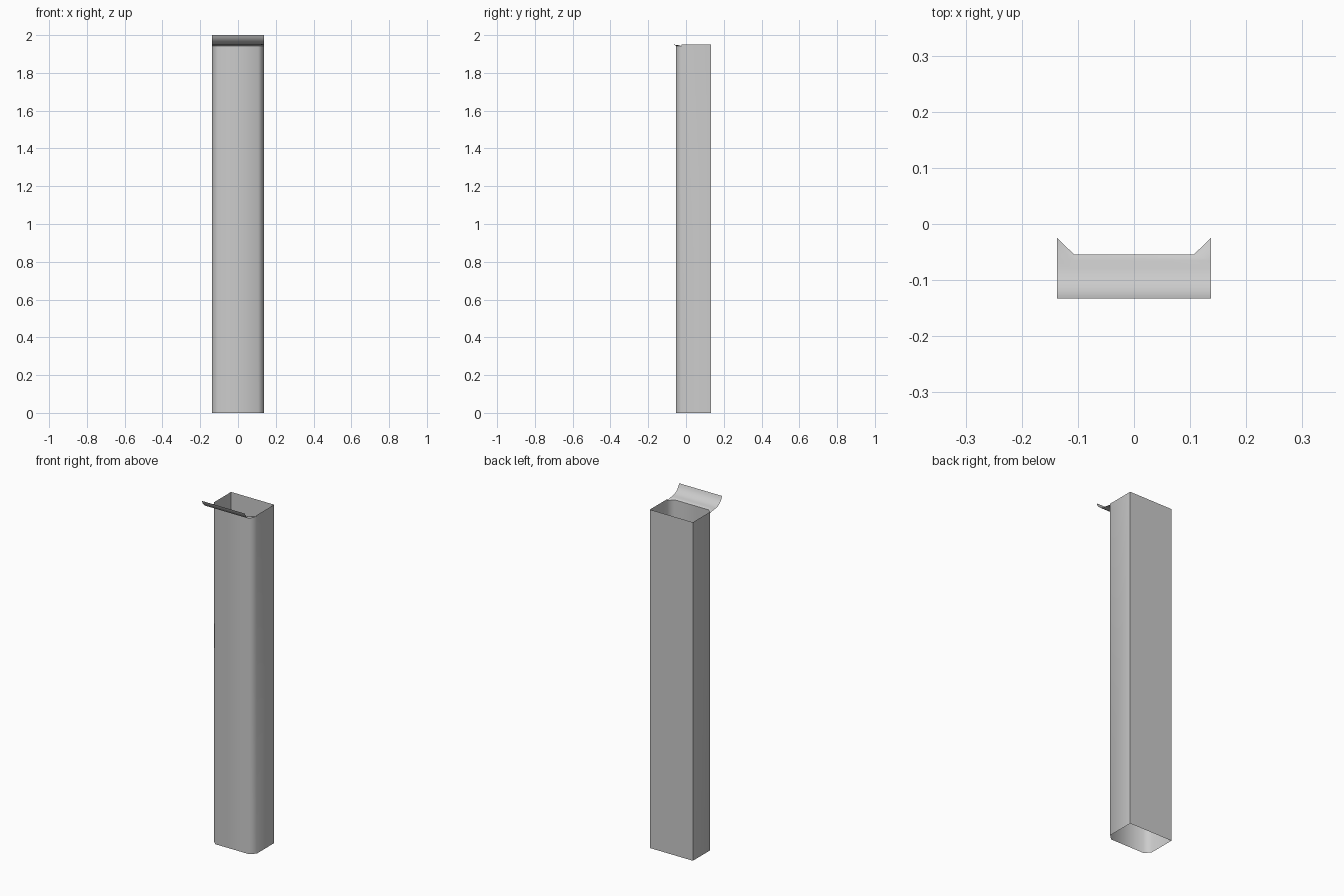
import bpy, bmesh, math

if "Cube" in bpy.data.objects:
    bpy.data.objects.remove(bpy.data.objects["Cube"])

HW, CX = 0.137, 0.107           # half width, chamfer start
BACK, SIDE, FRONT = 0.133, -0.025, -0.054
TOP = 1.95


def make(name, grids):
    """Build a thin sheet object from grids of points (rows joined by quads)."""
    bm = bmesh.new()
    for rows in grids:
        vs = [[bm.verts.new(p) for p in row] for row in rows]
        for a, b in zip(vs, vs[1:]):
            for i in range(len(a) - 1):
                bm.faces.new((a[i], a[i + 1], b[i + 1], b[i]))
    bmesh.ops.remove_doubles(bm, verts=bm.verts, dist=1e-5)
    me = bpy.data.meshes.new(name)
    bm.to_mesh(me)
    bm.free()
    ob = bpy.data.objects.new(name, me)
    bpy.context.collection.objects.link(ob)
    bpy.ops.object.select_all(action='DESELECT')
    ob.select_set(True)
    bpy.context.view_layer.objects.active = ob
    bpy.ops.object.shade_smooth_by_angle(angle=math.radians(60))
    return ob


# Open rectangular tube with chamfered front corners
section = [(-HW, BACK), (-HW, SIDE), (-CX, FRONT), (CX, FRONT),
           (HW, SIDE), (HW, BACK), (-HW, BACK)]
front = section[1:5]
lip_root = TOP - 0.008
tube = [[(x, y, z) for x, y in section] for z in (0, lip_root)]
upper = [[(x, y, z) for x, y in front[3:] + section[5:] + front[:1]]
         for z in (lip_root, TOP)]
# side walls keep going up to the rim while the front turns into the lip
upper = [[(HW, SIDE, z), (HW, BACK, z), (-HW, BACK, z), (-HW, SIDE, z)]
         for z in (lip_root, TOP)]
make("tube_body", [tube, upper])

# Curved pouring lip, flaring out of the front wall to the full width
rows = [[(x, y, lip_root) for x, y in front],
        [(-HW, -0.037, TOP - 0.004), (-CX, FRONT - 0.002, TOP - 0.004),
         (CX, FRONT - 0.002, TOP - 0.004), (HW, -0.037, TOP - 0.004)]]
R_Y, R_Z, STEPS = 0.068, 0.05, 6
for i in range(STEPS + 1):
    t = math.radians(75) * i / STEPS
    y = -0.065 - R_Y * math.sin(t) / math.sin(math.radians(75))
    z = TOP + R_Z * (1 - math.cos(t)) / (1 - math.cos(math.radians(75)))
    rows.append([(x, y, z) for x in (-HW, -CX, CX, HW)])
make("front_lip", [rows])
